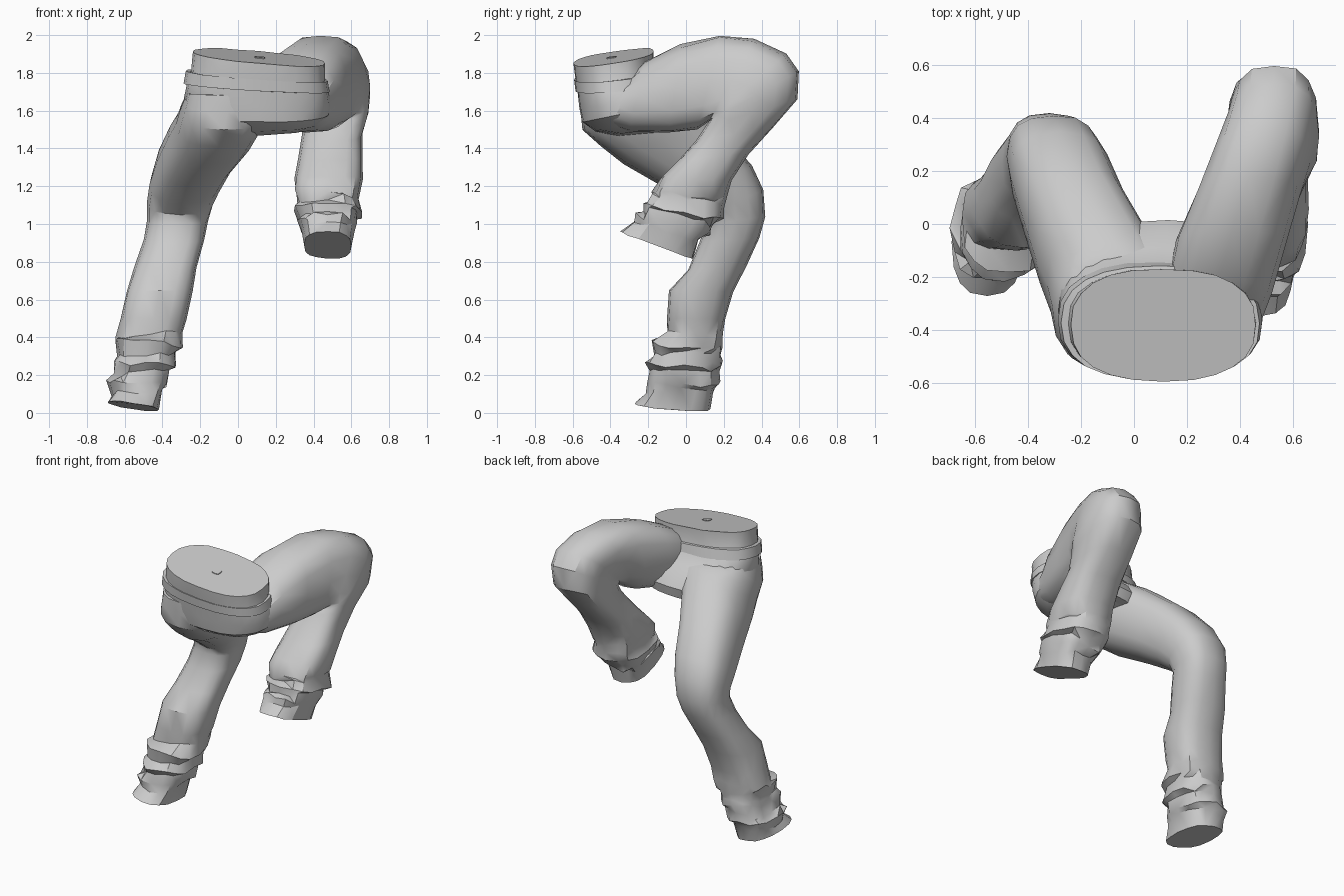
import bpy, bmesh, math, random
from mathutils import Vector

random.seed(11)
cube = bpy.data.objects.get("Cube")
if cube:
    bpy.data.objects.remove(cube, do_unlink=True)

grey = bpy.data.materials.new("cloth grey")
grey.use_nodes = True
COL = (0.6, 0.6, 0.6, 1)
grey.diffuse_color = COL
grey.node_tree.nodes["Principled BSDF"].inputs["Base Color"].default_value = COL


def ring_points(r, sides, power, jitter):
    """Rounded ring between x0..x1 and a front and a back point (y, z); tilt raises z along x."""
    x0, x1, yf, zf, yb, zb = r[:6]
    tilt = r[6] if len(r) > 6 else 0
    mid = Vector(((x0 + x1) / 2, (yf + yb) / 2, (zf + zb) / 2))
    half = Vector((0, (yf - yb) / 2, (zf - zb) / 2))
    pts = []
    for i in range(sides):
        a = 2 * math.pi * i / sides
        c, s = math.cos(a), math.sin(a)
        u = math.copysign(abs(c) ** power, c) * (x1 - x0) / 2
        v = math.copysign(abs(s) ** power, s)
        k = 1 + random.uniform(-jitter, jitter)
        lift = random.uniform(-jitter, jitter) * 0.3
        pts.append(mid + Vector((u * k, 0, tilt * u + lift)) + half * v * k)
    return pts


def loft(name, rings, sides=16, power=0.8, jitter=0.0, fold_from=99, caps=True):
    """Skin a stack of rings; rings from fold_from onward are crumpled."""
    bm = bmesh.new()
    loops = []
    for n, r in enumerate(rings):
        j = 0.055 if fold_from <= n < len(rings) - 1 else jitter
        loops.append([bm.verts.new(p) for p in ring_points(r, sides, power, j)])
    for a, b in zip(loops, loops[1:]):
        for i in range(sides):
            k = (i + 1) % sides
            bm.faces.new((a[i], a[k], b[k], b[i]))
    if caps:
        bm.faces.new(loops[0])
        bm.faces.new(loops[-1])
    bmesh.ops.triangulate(bm, faces=[f for f in bm.faces if len(f.verts) == 4])
    bmesh.ops.recalc_face_normals(bm, faces=bm.faces)
    me = bpy.data.meshes.new(name)
    bm.to_mesh(me)
    bm.free()
    me.materials.append(grey)
    ob = bpy.data.objects.new(name, me)
    bpy.context.collection.objects.link(ob)
    bpy.ops.object.select_all(action='DESELECT')
    ob.select_set(True)
    bpy.context.view_layer.objects.active = ob
    bpy.ops.object.shade_smooth_by_angle(angle=math.radians(35))


# Hips: closed waist on top, seat towards the front, crotch below
loft("hips", [
    (-0.24, 0.46, -0.17, 1.915, -0.595, 1.85, -0.09),
    (-0.25, 0.46, -0.17, 1.80, -0.585, 1.76, -0.07),
    (-0.27, 0.48, -0.15, 1.75, -0.575, 1.71, -0.06),
    (-0.285, 0.49, -0.09, 1.69, -0.565, 1.62, -0.03),
    (-0.25, 0.49, -0.03, 1.64, -0.55, 1.54, 0.0),
    (-0.18, 0.44, 0.015, 1.57, -0.48, 1.49, 0.03),
    (-0.08, 0.36, 0.0, 1.50, -0.36, 1.47, 0.06),
], sides=24, power=0.82, jitter=0.006)

# Waistband with thin top and bottom lips
loft("waistband", [
    (-0.24, 0.45, -0.18, 1.81, -0.57, 1.76, -0.07),
    (-0.275, 0.475, -0.158, 1.805, -0.592, 1.765, -0.07),
    (-0.288, 0.485, -0.143, 1.74, -0.585, 1.705, -0.06),
    (-0.25, 0.45, -0.17, 1.74, -0.565, 1.705, -0.06),
], sides=24, power=0.82, jitter=0.004, caps=False)

# Small button plate in the middle of the waist
loft("waist_button", [
    (0.088, 0.142, -0.368, 1.889, -0.422, 1.881, -0.09),
    (0.088, 0.142, -0.368, 1.882, -0.422, 1.874, -0.09),
], sides=8, power=0.6)

# Raised leg: thigh runs level to the back, shin folds down and forward
loft("left_leg", [
    (0.12, 0.47, -0.33, 1.74, -0.46, 1.54),
    (0.12, 0.52, -0.22, 1.86, -0.30, 1.49),
    (0.16, 0.58, -0.03, 1.95, -0.09, 1.48),
    (0.24, 0.63, 0.18, 2.00, 0.06, 1.50),
    (0.30, 0.67, 0.36, 1.98, 0.12, 1.54),
    (0.35, 0.70, 0.53, 1.90, 0.13, 1.55),
    (0.36, 0.70, 0.60, 1.81, 0.12, 1.54),
    (0.35, 0.69, 0.59, 1.66, 0.10, 1.51),
    (0.34, 0.66, 0.46, 1.51, 0.05, 1.44),
    (0.32, 0.66, 0.33, 1.37, -0.04, 1.34),
    (0.30, 0.66, 0.24, 1.23, -0.13, 1.25),
    (0.30, 0.65, 0.21, 1.14, -0.18, 1.18, -0.08),
    (0.31, 0.64, 0.20, 1.09, -0.18, 1.14, 0.08),
    (0.30, 0.66, 0.20, 1.04, -0.22, 1.10, -0.06),
    (0.32, 0.63, 0.14, 0.99, -0.23, 1.07, 0.08),
    (0.32, 0.63, 0.13, 0.95, -0.27, 1.05, -0.06),
    (0.34, 0.61, 0.07, 0.91, -0.28, 1.02, 0.0),
    (0.35, 0.60, 0.04, 0.815, -0.35, 0.96, -0.03),
], power=0.74, jitter=0.012, fold_from=11)

# Standing leg: thigh slopes down to the back, shin down and outward
loft("right_leg", [
    (-0.27, 0.18, -0.15, 1.72, -0.56, 1.68),
    (-0.29, 0.18, -0.11, 1.71, -0.56, 1.59),
    (-0.31, 0.16, -0.07, 1.69, -0.55, 1.50),
    (-0.33, 0.12, -0.01, 1.65, -0.45, 1.41),
    (-0.37, 0.07, 0.07, 1.59, -0.33, 1.32),
    (-0.43, -0.03, 0.22, 1.46, -0.12, 1.20),
    (-0.47, -0.09, 0.35, 1.31, 0.02, 1.11),
    (-0.48, -0.13, 0.41, 1.18, 0.10, 1.05),
    (-0.48, -0.16, 0.42, 1.04, 0.11, 1.00),
    (-0.50, -0.18, 0.39, 0.93, 0.07, 0.90),
    (-0.55, -0.22, 0.32, 0.78, 0.01, 0.76),
    (-0.59, -0.24, 0.25, 0.64, -0.09, 0.65),
    (-0.62, -0.27, 0.21, 0.50, -0.10, 0.50),
    (-0.64, -0.29, 0.19, 0.41, -0.10, 0.42, 0.06),
    (-0.65, -0.30, 0.19, 0.36, -0.19, 0.37, -0.08),
    (-0.64, -0.33, 0.18, 0.31, -0.17, 0.31, 0.08),
    (-0.65, -0.33, 0.19, 0.26, -0.21, 0.26, -0.06),
    (-0.66, -0.36, 0.17, 0.21, -0.19, 0.21, 0.08),
    (-0.69, -0.37, 0.18, 0.16, -0.21, 0.16, -0.06),
    (-0.67, -0.40, 0.15, 0.11, -0.21, 0.11, 0.06),
    (-0.69, -0.42, 0.13, 0.02, -0.27, 0.05, -0.15),
], power=0.78, jitter=0.012, fold_from=13)
